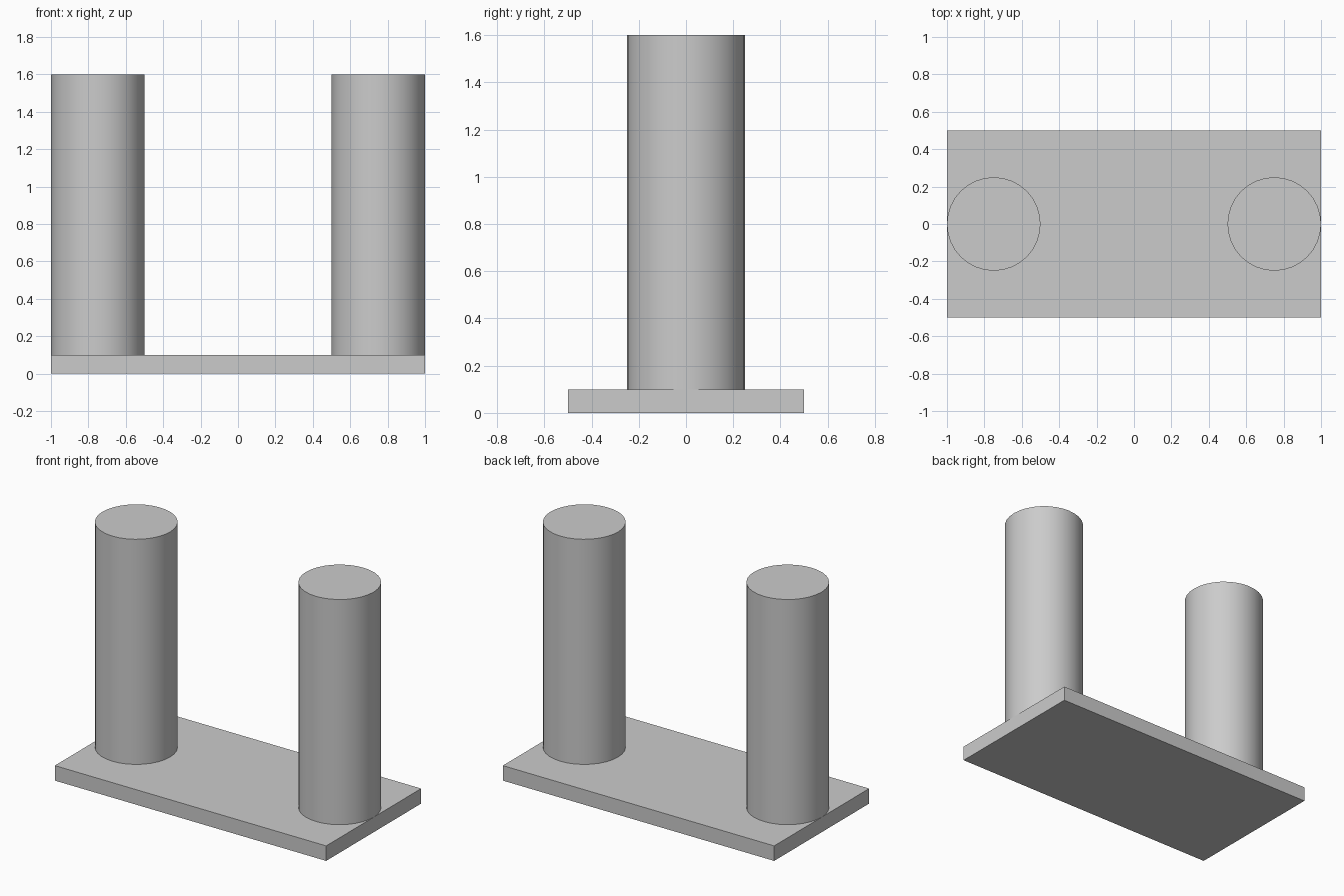
import bpy
import math

cube = bpy.data.objects.get("Cube")
if cube:
    bpy.data.objects.remove(cube, do_unlink=True)

BASE_SIZE = (2.0, 1.0, 0.1)
RADIUS, HEIGHT, OFFSET = 0.25, 1.5, 0.75

# Single plain grey
grey = bpy.data.materials.new("light_grey")
grey.use_nodes = True
colour = (0.6, 0.6, 0.6, 1.0)
grey.diffuse_color = colour
grey.node_tree.nodes["Principled BSDF"].inputs["Base Color"].default_value = colour


def finish(name):
    obj = bpy.context.object
    obj.name = name
    obj.data.materials.append(grey)
    return obj


# Flat rectangular base
bpy.ops.mesh.primitive_cube_add(size=1, location=(0, 0, BASE_SIZE[2] / 2))
base = finish("base_plate")
base.scale = BASE_SIZE
bpy.ops.object.transform_apply(location=False, rotation=False, scale=True)

# Two round pillars standing at the ends of the base
for name, side in (("left_pillar", 1), ("right_pillar", -1)):
    bpy.ops.mesh.primitive_cylinder_add(
        vertices=32, radius=RADIUS, depth=HEIGHT,
        location=(side * OFFSET, 0, BASE_SIZE[2] + HEIGHT / 2))
    finish(name)
    bpy.ops.object.shade_smooth_by_angle(angle=math.radians(30))
